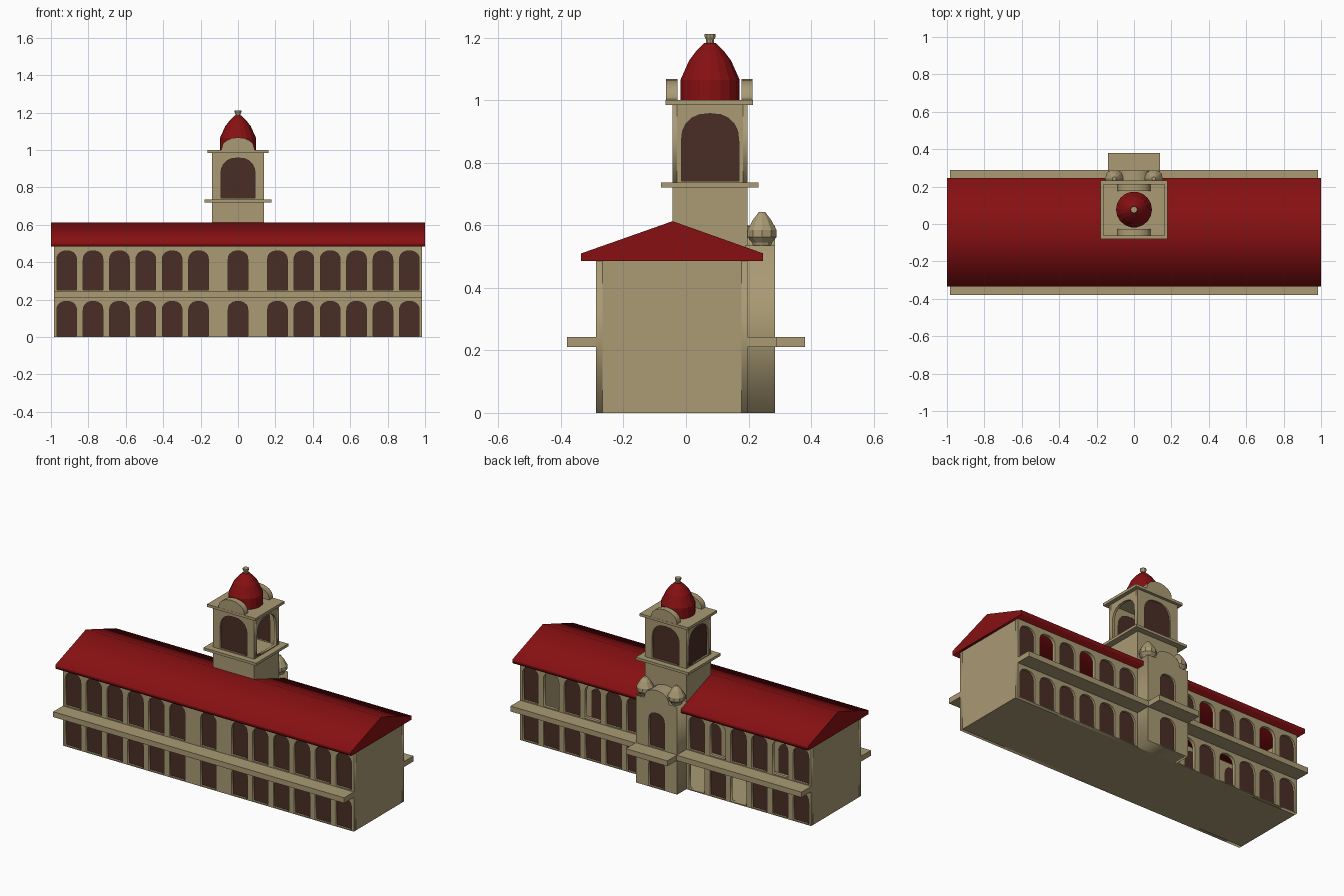
import bpy, bmesh, math
from mathutils import Matrix

if "Cube" in bpy.data.objects:
    bpy.data.objects.remove(bpy.data.objects["Cube"])


def material(name, rgb):
    m = bpy.data.materials.new(name)
    m.diffuse_color = (*rgb, 1)
    m.use_nodes = True
    m.node_tree.nodes["Principled BSDF"].inputs["Base Color"].default_value = m.diffuse_color
    return m


TAN = material("tan stucco", (0.40, 0.325, 0.175))
RED = material("red tile", (0.24, 0.005, 0.006))
BROWN = material("dark brown glass", (0.068, 0.027, 0.018))


def add_object(name, mesh, mat):
    mesh.materials.clear()
    mesh.materials.append(mat)
    ob = bpy.data.objects.new(name, mesh)
    bpy.context.collection.objects.link(ob)
    return ob


def box(name, x0, x1, y0, y1, z0, z1, mat=TAN):
    bm = bmesh.new()
    bmesh.ops.create_cube(bm, size=1)
    for v in bm.verts:
        v.co = ((x0 + x1) / 2 + v.co.x * (x1 - x0),
                (y0 + y1) / 2 + v.co.y * (y1 - y0),
                (z0 + z1) / 2 + v.co.z * (z1 - z0))
    me = bpy.data.meshes.new(name)
    bm.to_mesh(me)
    bm.free()
    return add_object(name, me, mat)


def slab(name, loops, start, end, mat=TAN, along_x=False):
    """Fill flat (u, z) loops, nested ones become holes, and extrude from start to end."""
    cu = bpy.data.curves.new(name, 'CURVE')
    cu.dimensions = '2D'
    cu.fill_mode = 'BOTH'
    cu.extrude = (end - start) / 2
    for loop in loops:
        sp = cu.splines.new('POLY')
        sp.points.add(len(loop) - 1)
        for p, (u, z) in zip(sp.points, loop):
            p.co = (u, z, 0, 1)
        sp.use_cyclic_u = True
    tmp = bpy.data.objects.new("temp_curve", cu)
    bpy.context.collection.objects.link(tmp)
    dg = bpy.context.evaluated_depsgraph_get()
    me = bpy.data.meshes.new_from_object(tmp.evaluated_get(dg))
    bpy.data.objects.remove(tmp)
    mid = (start + end) / 2
    m = Matrix.Rotation(math.pi / 2, 4, 'X')
    if along_x:
        m = Matrix.Translation((mid, 0, 0)) @ Matrix.Rotation(math.pi / 2, 4, 'Z') @ m
    else:
        m = Matrix.Translation((0, mid, 0)) @ m
    me.transform(m)
    bm = bmesh.new()
    bm.from_mesh(me)
    bmesh.ops.remove_doubles(bm, verts=bm.verts, dist=1e-5)
    bmesh.ops.recalc_face_normals(bm, faces=bm.faces)
    bm.to_mesh(me)
    bm.free()
    return add_object(name, me, mat)


def lathe(name, x, y, profile, sides, mat):
    bm = bmesh.new()
    rings = [[bm.verts.new((x + r * math.cos(2 * math.pi * i / sides),
                            y + r * math.sin(2 * math.pi * i / sides), z))
              for i in range(sides)] for r, z in profile]
    for a, b in zip(rings, rings[1:]):
        for i in range(sides):
            j = (i + 1) % sides
            bm.faces.new((a[i], a[j], b[j], b[i]))
    bm.faces.new(rings[0][::-1])
    bm.faces.new(rings[-1])
    me = bpy.data.meshes.new(name)
    bm.to_mesh(me)
    bm.free()
    return add_object(name, me, mat)


def rect(u0, u1, z0, z1):
    return [(u0, z0), (u1, z0), (u1, z1), (u0, z1)]


def arc(c, hw, z, rise, power=2.0, n=10):
    pts = []
    for i in range(n + 1):
        a = math.pi * i / n
        co, si = math.cos(a), math.sin(a)
        pts.append((c + math.copysign(abs(co) ** (2 / power), co) * hw,
                    z + max(si, 0) ** (2 / power) * rise))
    return pts


def arch(c, hw, z0, z1, rise):
    return [(c - hw, z0), (c + hw, z0)] + arc(c, hw, z1 - rise, rise, 2.4)


# Window positions: (side order from the centre, floor) pairs on both wings
LOW, HIGH = (0.006, 0.19), (0.25, 0.46)
bays = [s * (0.211 + 0.141 * i) for s in (-1, 1) for i in range(6)]


def windows(xs):
    return [arch(x, 0.053, z0, z1, 0.05) for z0, z1 in (LOW, HIGH) for x in xs]


# Main hall: hollow, with arcaded front and back walls
wall = rect(-0.985, 0.985, 0, 0.487)
front = windows(bays + [0])
back = windows(bays)
slab("front_wall", [wall] + front, -0.287, -0.267)
slab("front_window_panes", front, -0.274, -0.268, BROWN)
slab("back_wall", [wall] + back, 0.177, 0.197)
# a few back openings have no pane
open_bays = {0, 2, 12 + 1, 12 + 4, 12 + 10, 12 + 8}
slab("back_window_panes", [w for i, w in enumerate(back) if i not in open_bays],
     0.178, 0.184, BROWN)
for s, n in ((-1, "left"), (1, "right")):
    xs = sorted((s * 0.985, s * 0.965))
    box(n + "_end_wall", *xs, -0.267, 0.177, 0, 0.487)
box("ground_floor", -0.965, 0.965, -0.267, 0.177, 0, 0.005)

# Balcony ledges
box("front_ledge", -0.985, 0.985, -0.38, -0.285, 0.21, 0.243)
box("back_ledge", -0.985, 0.985, 0.195, 0.29, 0.21, 0.243)
box("portico_ledge", -0.14, 0.14, 0.2, 0.38, 0.21, 0.243)

# Gabled roof
slab("roof", [[(-0.335, 0.485), (0.247, 0.485), (0.247, 0.51),
               (-0.043, 0.613), (-0.335, 0.51)]], -1, 1, RED, True)

# Back portico with curved gable, windows and two onion finials
gable = [(-0.14, 0), (0.14, 0), (0.14, 0.535), (0.085, 0.535)] + \
    arc(0, 0.08, 0.55, 0.05) + [(-0.085, 0.535), (-0.14, 0.535)]
slab("portico_core", [gable], 0.19, 0.268)
slab("portico_face", [gable] + windows([0]), 0.268, 0.285)
slab("portico_window_panes", windows([0]), 0.268, 0.273, BROWN)
for s, n in ((-1, "left"), (1, "right")):
    lathe(n + "_onion_finial", s * 0.106, 0.243,
          [(0.03, 0.533), (0.034, 0.545), (0.049, 0.562), (0.049, 0.585),
           (0.03, 0.618), (0.01, 0.643)], 10, TAN)

# Bell tower: solid base, ledge, hollow belfry, cornice
CY = 0.077
box("tower_base", -0.14, 0.14, -0.043, 0.197, 0.487, 0.722)
box("tower_ledge", -0.178, 0.178, -0.08, 0.232, 0.72, 0.736)
hole = arch(0, 0.092, 0.742, 0.957, 0.09)
side_hole = arch(CY, 0.092, 0.742, 0.957, 0.09)
face = rect(-0.14, 0.14, 0.736, 0.985)
side = rect(-0.028, 0.182, 0.736, 0.985)
slab("belfry_front", [face, hole], -0.043, -0.028)
slab("belfry_back", [face, hole], 0.182, 0.197)
slab("belfry_left", [side, side_hole], -0.14, -0.125, TAN, True)
slab("belfry_right", [side, side_hole], 0.125, 0.14, TAN, True)
slab("belfry_front_pane", [hole], -0.034, -0.029, BROWN)
slab("belfry_back_pane", [hole], 0.183, 0.188, BROWN)
slab("belfry_left_pane", [side_hole], -0.131, -0.126, BROWN, True)
box("tower_cornice", -0.164, 0.164, -0.065, 0.214, 0.984, 1.0)

# Curved parapets, dome and finial
crest = [(-0.087, 0.999), (0.087, 0.999)] + arc(0, 0.087, 1.01, 0.057, 2, 8)
slab("front_parapet", [crest], -0.064, -0.027)
slab("back_parapet", [crest], 0.177, 0.213)
lathe("dome", 0, CY, [(0.096, 1.0), (0.096, 1.065), (0.068, 1.127),
                      (0.045, 1.157), (0.018, 1.183)], 18, RED)
lathe("dome_finial", 0, CY, [(0.013, 1.178), (0.013, 1.193), (0.018, 1.202),
                             (0.018, 1.211)], 10, TAN)
